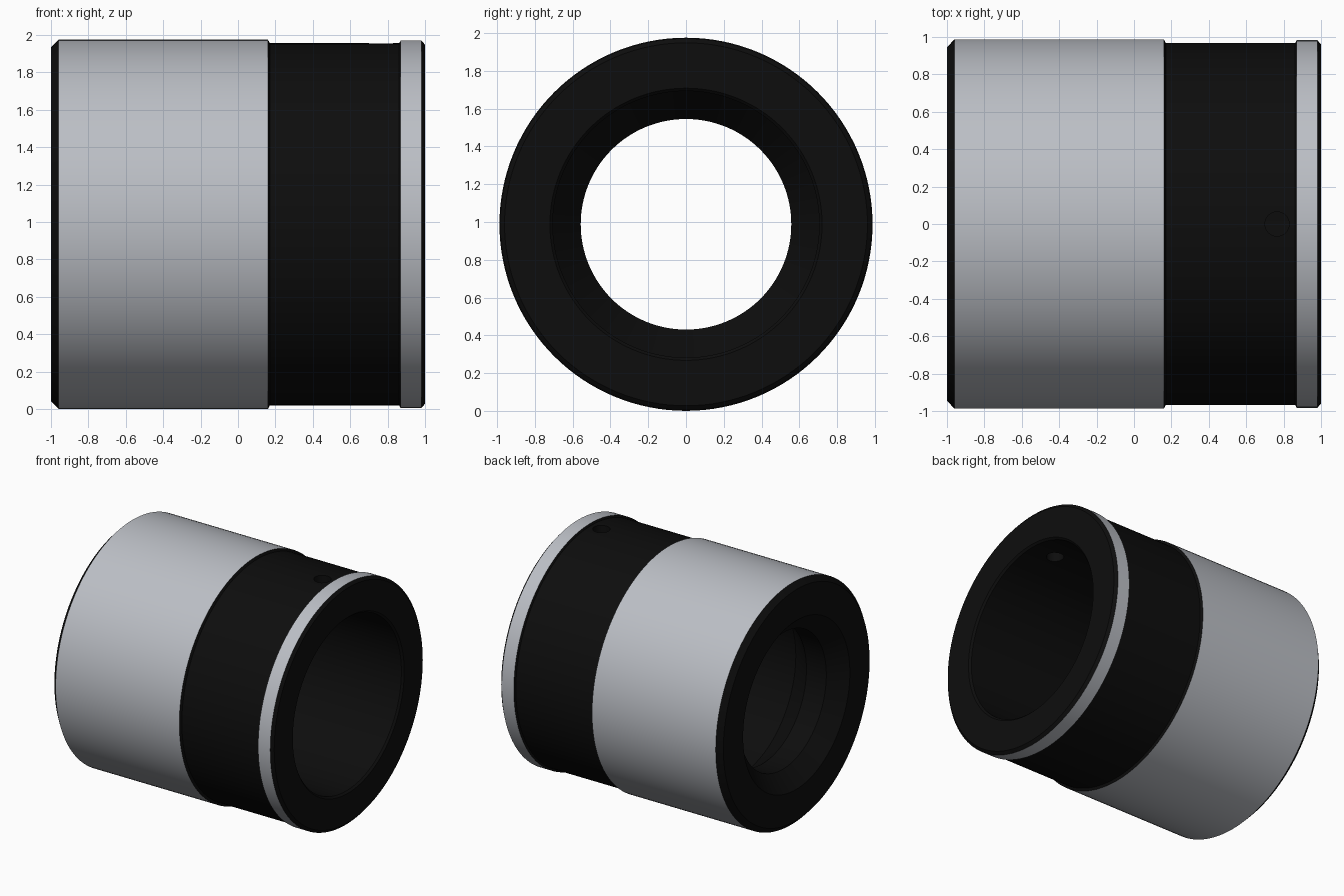
import bpy, bmesh, math

if "Cube" in bpy.data.objects:
    bpy.data.objects.remove(bpy.data.objects["Cube"])

R_AXIS = 0.988   # height of the bore axis
SIDES = 128


def material(name, rgb):
    m = bpy.data.materials.new(name)
    m.diffuse_color = (*rgb, 1)
    m.use_nodes = True
    m.node_tree.nodes["Principled BSDF"].inputs["Base Color"].default_value = m.diffuse_color
    return m


black = material("black_finish", (0.004, 0.004, 0.004))
grey = material("bare_metal", (0.50, 0.52, 0.56))


def lathe(name, profile, mats):
    """Spin a closed (x, radius, material of following face) profile round the x axis."""
    bm = bmesh.new()
    rings = []
    for x, r, _ in profile:
        rings.append([bm.verts.new((x, r * math.sin(2 * math.pi * i / SIDES),
                                    R_AXIS + r * math.cos(2 * math.pi * i / SIDES)))
                      for i in range(SIDES)])
    for k, (_, _, mi) in enumerate(profile):
        a, b = rings[k], rings[(k + 1) % len(rings)]
        for i in range(SIDES):
            j = (i + 1) % SIDES
            bm.faces.new((a[i], a[j], b[j], b[i])).material_index = mi
    bmesh.ops.recalc_face_normals(bm, faces=bm.faces)
    me = bpy.data.meshes.new(name)
    bm.to_mesh(me)
    bm.free()
    ob = bpy.data.objects.new(name, me)
    bpy.context.collection.objects.link(ob)
    for m in mats:
        me.materials.append(m)
    return ob


# tube body: black ends, band and stepped bore; bare sleeve and collar
profile = [
    (-1.0, 0.945, 0), (-0.96, 0.987, 1),                    # end chamfer, sleeve
    (0.16, 0.987, 0), (0.17, 0.968, 0),                     # step to band
    (0.862, 0.968, 0), (0.87, 0.983, 1),                    # step to collar
    (0.98, 0.983, 0), (1.0, 0.96, 0),                       # end chamfer, end face
    (1.0, 0.72, 0), (0.985, 0.705, 0),                      # mouth chamfer, bore
    (-0.5, 0.705, 0), (-0.7, 0.557, 0),                     # tapered shoulder, throat
    (-0.88, 0.557, 0), (-1.0, 0.69, 0),                     # throat flare, end face
]
sleeve = lathe("coupling_sleeve", profile, [black, grey])

# radial pin hole through the top wall
bpy.ops.mesh.primitive_cylinder_add(vertices=32, radius=0.065, depth=0.6,
                                    location=(0.765, 0, R_AXIS + 0.85))
cutter = bpy.context.object
cutter.name = "pin_hole_cutter"
cutter.data.materials.append(black)
cutter.hide_render = True

bpy.context.view_layer.objects.active = sleeve
mod = sleeve.modifiers.new("pin_hole", "BOOLEAN")
mod.object = cutter
mod.operation = "DIFFERENCE"
mod.solver = "EXACT"
bpy.ops.object.modifier_apply(modifier=mod.name)
bpy.data.objects.remove(cutter)

bpy.ops.object.select_all(action="DESELECT")
sleeve.select_set(True)
bpy.context.view_layer.objects.active = sleeve
bpy.ops.object.shade_smooth_by_angle(angle=math.radians(25))
